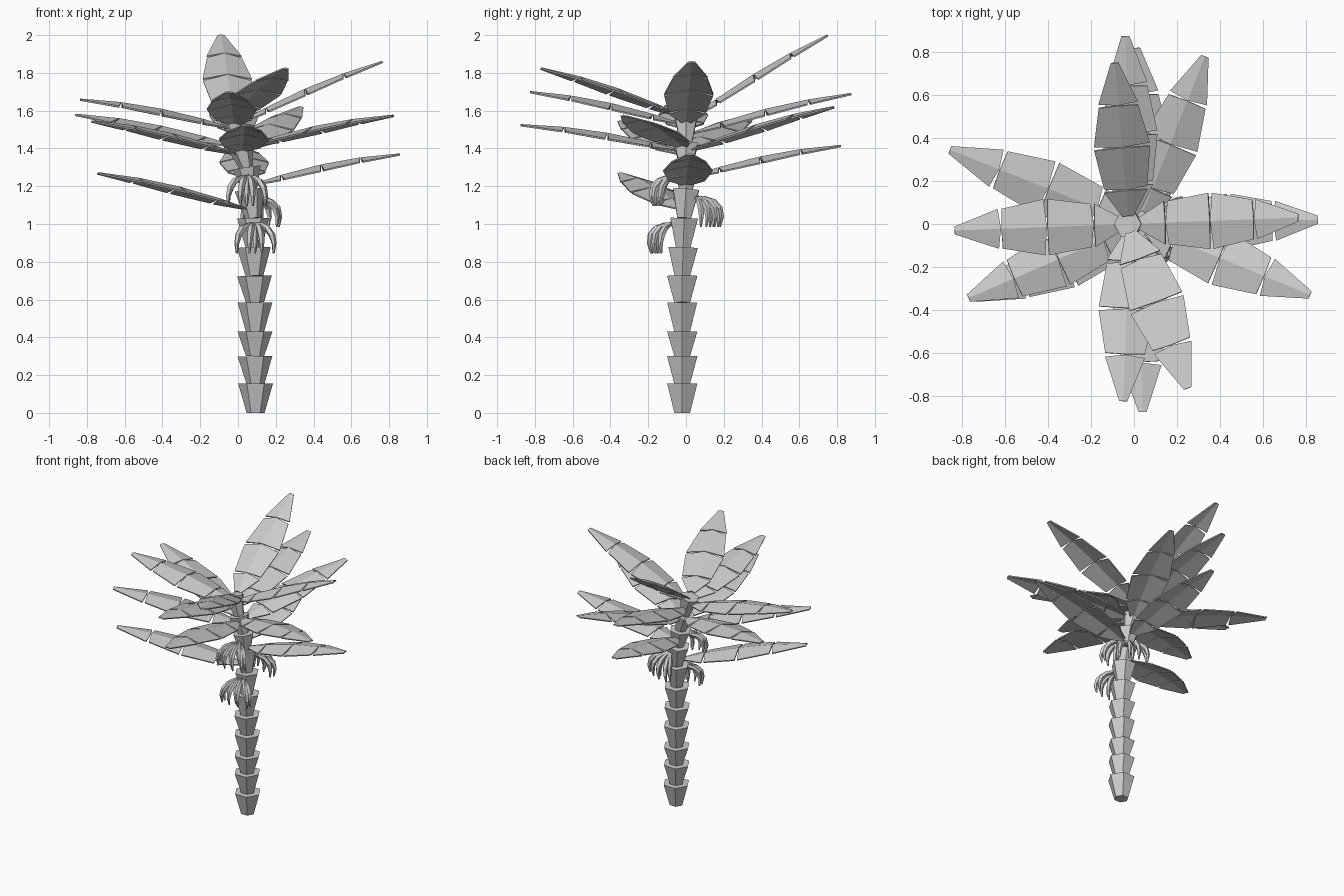
import bpy, bmesh, math
from mathutils import Vector

cube = bpy.data.objects.get("Cube")
if cube:
    bpy.data.objects.remove(cube, do_unlink=True)

grey = bpy.data.materials.new("plain_grey")
grey.use_nodes = True
grey.diffuse_color = (0.6, 0.6, 0.6, 1)
grey.node_tree.nodes["Principled BSDF"].inputs["Base Color"].default_value = (0.6, 0.6, 0.6, 1)


def finish(bm, name):
    bmesh.ops.recalc_face_normals(bm, faces=bm.faces)
    mesh = bpy.data.meshes.new(name)
    bm.to_mesh(mesh)
    bm.free()
    mesh.materials.append(grey)
    obj = bpy.data.objects.new(name, mesh)
    bpy.context.collection.objects.link(obj)
    return obj


def tube(bm, path, radii, sides):
    """Sweep a polygon along a path; vertical paths get horizontal rings."""
    rings = []
    for i, p in enumerate(path):
        d = (path[min(i + 1, len(path) - 1)] - path[max(i - 1, 0)]).normalized()
        u = Vector((1, 0, 0))
        u = (u - d * u.dot(d)).normalized()
        v = d.cross(u)
        rings.append([bm.verts.new(p + radii[i] * (u * math.cos(a) + v * math.sin(a)))
                      for a in (math.tau * k / sides for k in range(sides))])
    for a, b in zip(rings, rings[1:]):
        for k in range(sides):
            n = (k + 1) % sides
            bm.faces.new((a[k], a[n], b[n], b[k]))
    bm.faces.new(rings[0][::-1])
    bm.faces.new(rings[-1])


# Trunk: stacked flaring collars that bend over near the top
# Each joint: x, y, z, radius of the collar top
JOINTS = [Vector(j) for j in (
    (0.093, -0.02, 0), (0.093, -0.02, 0.155), (0.09, -0.02, 0.3), (0.09, -0.02, 0.43),
    (0.09, -0.02, 0.585), (0.087, -0.02, 0.725), (0.084, -0.015, 0.875),
    (0.08, -0.01, 1.03), (0.062, 0, 1.18), (0.045, 0, 1.3), (0.01, 0, 1.42), (-0.03, 0, 1.56))]


def trunk_at(z):
    for a, b in zip(JOINTS, JOINTS[1:]):
        if z <= b.z:
            return a.lerp(b, (z - a.z) / (b.z - a.z))
    return JOINTS[-1].copy()


bm = bmesh.new()
for a, b in zip(JOINTS, JOINTS[1:]):
    shrink = 1 - 0.28 * max(0, (b.z - 0.8) / 0.76)
    tube(bm, [a, b], [0.048 * shrink, 0.092 * shrink], 6)
finish(bm, "trunk")

# Leaves: folded blades in four pieces, with notches between the pieces
CUTS = (0.05, 0.21, 0.475, 0.735, 1.0)
HALF_WIDTHS = (0.025, 0.1, 0.13, 0.092, 0.018)


def leaf(name, tip, root_z):
    root, tip = trunk_at(root_z), Vector(tip)
    side = (tip - root).cross(Vector((0, 0, 1))).normalized()

    def point(t, w):
        p = root.lerp(tip, t) + side * w
        p.z += 0.12 * t * (1 - t) - 0.24 * abs(w)
        return p

    bm = bmesh.new()
    for i in range(4):
        t0, t1 = CUTS[i], CUTS[i + 1]
        w0, w1 = HALF_WIDTHS[i], HALF_WIDTHS[i + 1]
        notch = 0.018 if i else 0
        mid = [bm.verts.new(point(t, 0)) for t in (t0 + 0.003, t1)]
        for s in (-1, 1):
            e0 = bm.verts.new(point(t0 + notch, s * w0))
            e1 = bm.verts.new(point(t1 - (0.004 if i < 3 else 0), s * w1))
            ring = (mid[0], mid[1], e1, e0)
            bm.faces.new(ring if s > 0 else ring[::-1])
    obj = finish(bm, name)
    mod = obj.modifiers.new("thickness", 'SOLIDIFY')
    mod.thickness = 0.008
    mod.offset = 0


LEAVES = [
    ((-0.04, 0.875, 1.69), 1.47), ((-0.09, 0.75, 2.0), 1.54), ((0.33, 0.78, 1.62), 1.38),
    ((0.01, 0.82, 1.415), 1.24), ((-0.857, 0.345, 1.58), 1.4), ((-0.835, -0.03, 1.66), 1.5),
    ((-0.77, -0.345, 1.545), 1.36), ((-0.74, -0.345, 1.27), 1.07), ((-0.05, -0.825, 1.7), 1.52),
    ((0.04, -0.875, 1.525), 1.38), ((0.25, -0.765, 1.825), 1.56), ((0.82, -0.33, 1.575), 1.4),
    ((0.857, 0.02, 1.37), 1.2), ((0.765, 0.03, 1.86), 1.52)]
for n, (tip, root_z) in enumerate(LEAVES, 1):
    leaf(f"leaf_{n}", tip, root_z)


# Fruit bunches: curved fingers fanning out and down from the trunk
def bunch(name, z, heading):
    out = Vector((math.cos(heading), math.sin(heading), 0))
    across = Vector((-out.y, out.x, 0))
    base = trunk_at(z) + out * 0.055
    bm = bmesh.new()
    for row, count in ((0, 4), (1, 3)):
        for k in range(count):
            f = k / (count - 1) * 2 - 1
            reach = (0.12 - 0.045 * row) * (1 - 0.2 * abs(f))
            path = []
            for j in range(6):
                t = j / 5
                arc = math.sin(t * 2.1)
                path.append(base + out * (reach * arc + 0.02 * t)
                            + across * f * 0.1 * math.sin(t * 1.8)
                            + Vector((0, 0, 0.02 * math.sin(t * math.pi) - 0.155 * t ** 1.4)))
            tube(bm, path, (0.008, 0.013, 0.018, 0.018, 0.013, 0.005), 5)
    tube(bm, [base - out * 0.04, base + out * 0.02], (0.016, 0.014), 5)
    finish(bm, name)


bunch("lower_fruit_bunch", 1.0, math.radians(-86))
bunch("back_fruit_bunch", 1.14, math.radians(68))
bunch("upper_fruit_bunch", 1.25, math.radians(-92))
